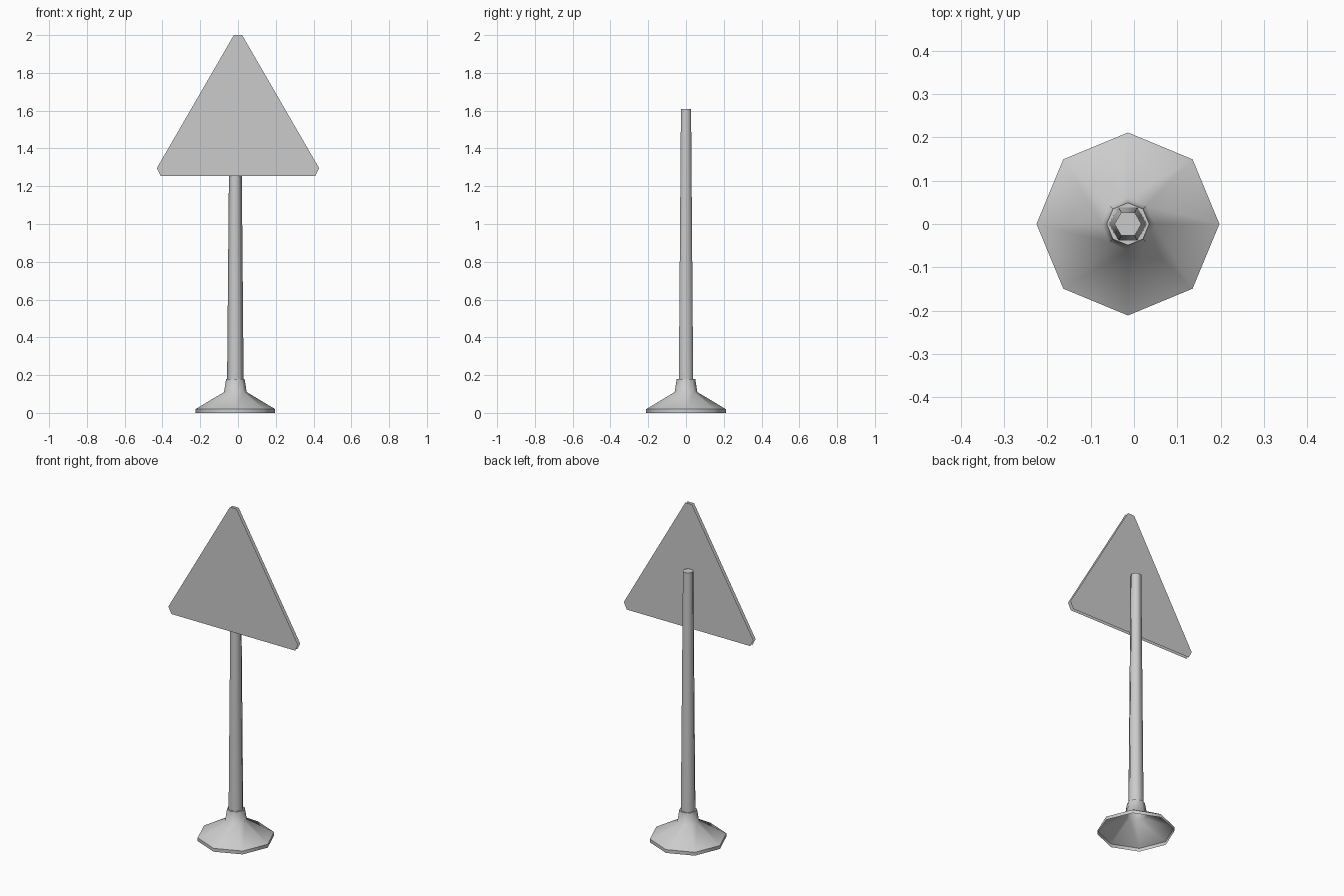
import bpy
import bmesh
from math import cos, sin, tau, radians

cube = bpy.data.objects.get("Cube")
if cube:
    bpy.data.objects.remove(cube, do_unlink=True)

AXIS_X = -0.014  # the post stands slightly off the sign's centre

grey = bpy.data.materials.new("plain grey")
grey.use_nodes = True
colour = (0.6, 0.6, 0.6, 1)
grey.diffuse_color = colour
grey.node_tree.nodes["Principled BSDF"].inputs["Base Color"].default_value = colour


def make_object(name, bm, smooth_angle=None):
    mesh = bpy.data.meshes.new(name)
    bm.to_mesh(mesh)
    bm.free()
    mesh.materials.append(grey)
    obj = bpy.data.objects.new(name, mesh)
    bpy.context.collection.objects.link(obj)
    if smooth_angle:
        bpy.ops.object.select_all(action="DESELECT")
        obj.select_set(True)
        bpy.context.view_layer.objects.active = obj
        bpy.ops.object.shade_smooth_by_angle(angle=radians(smooth_angle))
    return obj


def turned(name, sides, profile, smooth_angle):
    """Stack rings of (radius, z) and close the top; the underside stays open."""
    bm = bmesh.new()
    rings = [[bm.verts.new((AXIS_X + r * cos(tau * i / sides), r * sin(tau * i / sides), z))
              for i in range(sides)] for r, z in profile]
    for low, high in zip(rings, rings[1:]):
        for i in range(sides):
            j = (i + 1) % sides
            bm.faces.new((low[i], low[j], high[j], high[i]))
    bm.faces.new(rings[-1])
    return make_object(name, bm, smooth_angle)


# Flared hollow foot with a collar, and the tapered six-sided post
turned("base", 8, [(0.211, 0), (0.211, 0.02), (0.06, 0.11), (0.049, 0.18)], 56)
turned("post", 6, [(0.044, 0.15), (0.031, 1.61)], 65)

# Triangular sign with clipped corners: separate front and back sheets, open rim
half = [(0.41, 1.255), (0.43, 1.295), (0.022, 2.0)]
outline = half + [(-x, z) for x, z in reversed(half)]
bm = bmesh.new()
for y, points in ((-0.045, outline), (-0.025, outline[::-1])):
    bm.faces.new([bm.verts.new((x, y, z)) for x, z in points])
make_object("sign_plate", bm)
